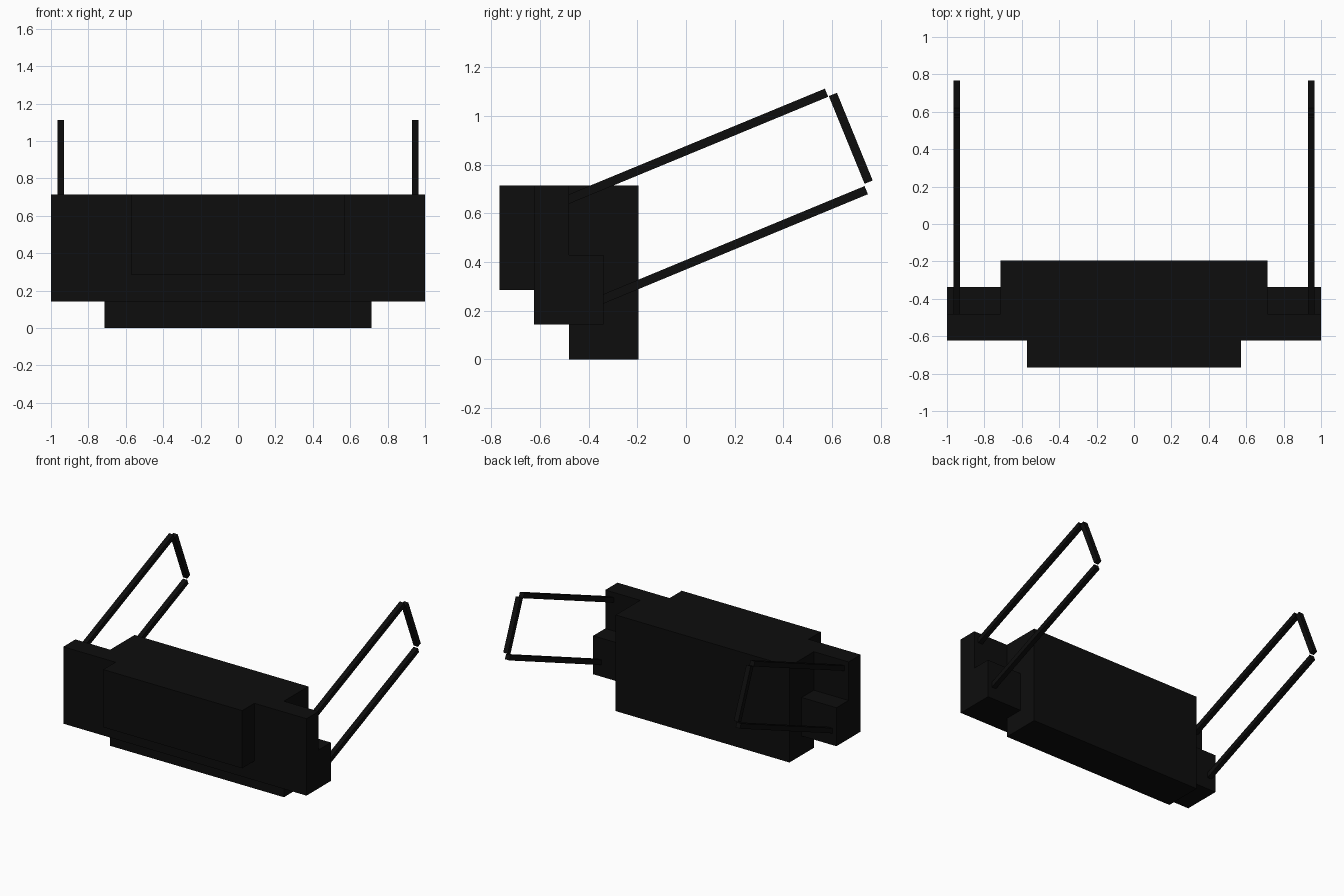
import bpy, bmesh, math
from mathutils import Matrix, Vector

cube = bpy.data.objects.get("Cube")
if cube:
    bpy.data.objects.remove(cube, do_unlink=True)

black = bpy.data.materials.new("matte_black")
black.use_nodes = True
colour = (0.004, 0.004, 0.004, 1)
black.diffuse_color = colour
black.node_tree.nodes["Principled BSDF"].inputs["Base Color"].default_value = colour

U = 1 / 7        # block module
BACK = -0.195    # rear face of the body


def add_box(name, centre, size, tilt=0.0):
    """Flat-shaded box, optionally tilted about the x axis."""
    bm = bmesh.new()
    bmesh.ops.create_cube(bm, size=1, matrix=Matrix.Diagonal((*size, 1)))
    mesh = bpy.data.meshes.new(name)
    bm.to_mesh(mesh)
    bm.free()
    mesh.materials.append(black)
    obj = bpy.data.objects.new(name, mesh)
    obj.location = centre
    obj.rotation_euler.x = tilt
    bpy.context.collection.objects.link(obj)
    return obj


def add_block(name, x, y, z):
    """Box given by module ranges; y counts forward from the rear face."""
    centre = (sum(x) * U / 2, BACK - sum(y) * U / 2, sum(z) * U / 2)
    size = [(r[1] - r[0]) * U for r in (x, y, z)]
    return add_box(name, centre, size)


def add_bar(name, x, start, end):
    """Thin square bar between two (y, z) points."""
    a, b = Vector((x, *start)), Vector((x, *end))
    d = b - a
    return add_box(name, (a + b) / 2, (0.036, d.length, 0.036), math.atan2(d.z, d.y))


# Stepped body
add_block("rear_body", (-5, 5), (0, 2), (0, 5))
add_block("middle_slab", (-7, 7), (2, 3), (1, 5))
add_block("front_plate", (-4, 4), (3, 4), (2, 5))

# Side steps and temple frames
for side, s in (("left", 1), ("right", -1)):
    add_block(side + "_side_step", sorted((5 * s, 7 * s)), (1, 2), (1, 3))
    x = 0.948 * s
    add_bar(side + "_upper_arm", x, (-0.52, 0.642), (0.577, 1.095))
    add_bar(side + "_lower_arm", x, (-0.42, 0.215), (0.74, 0.695))
    add_bar(side + "_arm_end", x, (0.603, 1.088), (0.75, 0.728))
